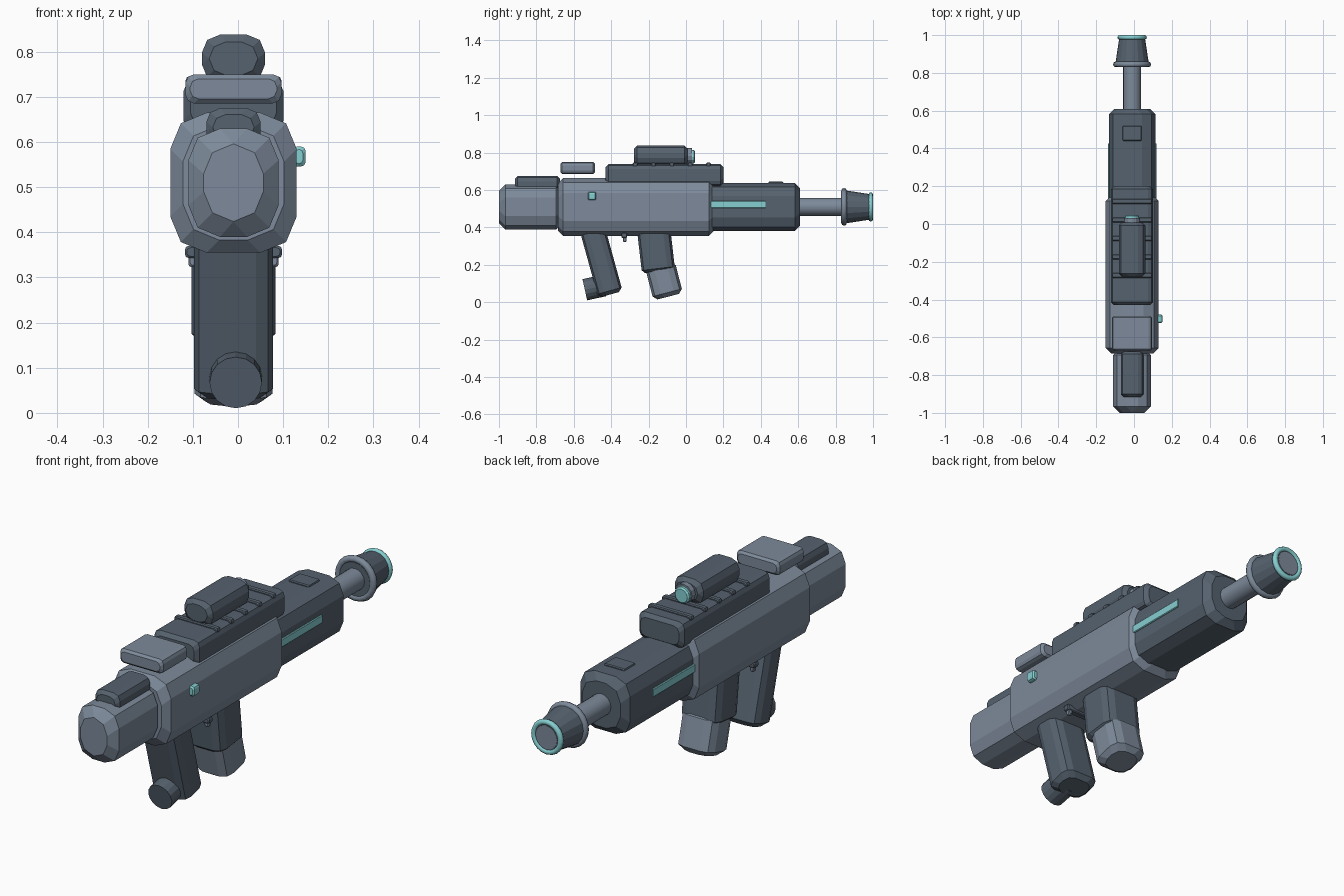
import bpy, bmesh, math
from mathutils import Vector

cube = bpy.data.objects.get("Cube")
if cube:
    bpy.data.objects.remove(cube, do_unlink=True)

CX = -0.01          # centre line of the blaster
AXIS_Z = 0.51       # height of the barrel axis


def material(name, rgb):
    m = bpy.data.materials.new(name)
    m.use_nodes = True
    color = (*rgb, 1)
    m.diffuse_color = color
    m.node_tree.nodes["Principled BSDF"].inputs["Base Color"].default_value = color
    return m


LIGHT = material("light steel", (0.205, 0.255, 0.325))
DARK = material("dark steel", (0.092, 0.122, 0.158))
TEAL = material("teal glow", (0.24, 0.62, 0.64))


def loft(name, mat, rings, smooth=False):
    """Skin a list of equal rings of points and cap both ends."""
    bm = bmesh.new()
    loops = [[bm.verts.new(p) for p in ring] for ring in rings]
    n = len(loops[0])
    for a, b in zip(loops, loops[1:]):
        for i in range(n):
            j = (i + 1) % n
            bm.faces.new((a[i], a[j], b[j], b[i]))
    bm.faces.new(loops[0])
    bm.faces.new(loops[-1])
    bmesh.ops.recalc_face_normals(bm, faces=bm.faces)
    mesh = bpy.data.meshes.new(name)
    bm.to_mesh(mesh)
    bm.free()
    mesh.materials.append(mat)
    obj = bpy.data.objects.new(name, mesh)
    bpy.context.collection.objects.link(obj)
    if smooth:
        for p in mesh.polygons:
            p.use_smooth = len(p.vertices) == 4
    return obj


def block(name, mat, start, end, width, height, r, inset=0.0, x=CX, segs=2):
    """Bar with rounded section from start to end (y, z), ends chamfered by inset."""
    a, b = Vector((x, *start)), Vector((x, *end))
    d = (b - a).normalized()
    side = Vector((1, 0, 0))
    up = side.cross(d)

    def ring(centre, shrink):
        w, h = width / 2 - shrink, height / 2 - shrink
        rad = min(r, w, h)
        pts = []
        for k, (sx, sz) in enumerate(((1, 1), (-1, 1), (-1, -1), (1, -1))):
            for s in range(segs + 1):
                t = (k + s / segs) * math.pi / 2
                u = sx * (w - rad) + rad * math.cos(t)
                v = sz * (h - rad) + rad * math.sin(t)
                pts.append(centre + side * u + up * v)
        return pts

    if inset:
        rings = [ring(a, inset), ring(a + d * inset, 0), ring(b - d * inset, 0), ring(b, inset)]
    else:
        rings = [ring(a, 0), ring(b, 0)]
    return loft(name, mat, rings)


def box(name, mat, y0, y1, z0, z1, width, r, inset=0.0, x=CX, segs=2):
    z = (z0 + z1) / 2
    return block(name, mat, (y0, z), (y1, z), width, z1 - z0, r, inset, x, segs)


def lathe(name, mat, profile, z=AXIS_Z, n=16, smooth=False):
    """Turn (y, radius) pairs about a line along y."""
    angles = [2 * math.pi * i / n for i in range(n)]
    return loft(name, mat, [[(CX + r * math.cos(t), y, z + r * math.sin(t)) for t in angles]
                            for y, r in profile], smooth)


def ring(name, mat, y, major, minor):
    bpy.ops.mesh.primitive_torus_add(location=(CX, y, AXIS_Z), rotation=(math.pi / 2, 0, 0),
                                     major_radius=major, minor_radius=minor,
                                     major_segments=20, minor_segments=8)
    obj = bpy.context.object
    obj.name = name
    obj.data.materials.append(mat)
    bpy.ops.object.shade_smooth()


# Main housings
box("receiver", LIGHT, -0.685, 0.15, 0.355, 0.665, 0.28, 0.08, 0.028)
box("stock", LIGHT, -1.0, -0.66, 0.39, 0.63, 0.2, 0.07, 0.034)
box("stock_cheek_rest", DARK, -0.915, -0.675, 0.59, 0.675, 0.12, 0.03, 0.014)
box("fore_housing", DARK, 0.1, 0.61, 0.382, 0.637, 0.245, 0.07, 0.028)
box("fore_housing_top_plate", DARK, 0.44, 0.52, 0.625, 0.645, 0.1, 0.006, 0.004)

# Barrel and muzzle
lathe("barrel", LIGHT, [(0.58, 0.048), (0.86, 0.048)], smooth=True)
lathe("muzzle_cone", DARK, [(0.835, 0.087), (0.86, 0.087), (0.985, 0.068), (0.993, 0.062)])
lathe("muzzle_face", LIGHT, [(0.98, 0.052), (0.995, 0.052)])
ring("muzzle_collar", LIGHT, 0.845, 0.086, 0.015)
ring("muzzle_glow_ring", TEAL, 0.988, 0.066, 0.012)

# Top rail with cross ribs
box("top_rail", DARK, -0.43, 0.2, 0.622, 0.738, 0.222, 0.026, 0.016)
for i in range(5):
    y = -0.272 + i * 0.098
    box(f"rail_rib_{i + 1}", DARK, y - 0.013, y + 0.013, 0.722, 0.746, 0.212, 0.009, 0.004)

# Scope
box("scope_body", DARK, -0.278, 0.008, 0.732, 0.838, 0.14, 0.04, 0.016)
lathe("scope_neck", LIGHT, [(0.0, 0.042), (0.032, 0.042)], z=0.782, n=12)
lathe("scope_lens", TEAL, [(0.028, 0.037), (0.042, 0.037), (0.048, 0.03)], z=0.778, n=12)

# Rear sight slab hovering above the receiver
box("rear_sight", LIGHT, -0.672, -0.486, 0.686, 0.75, 0.212, 0.018, 0.01)

# Side lights
box("side_button", TEAL, -0.525, -0.48, 0.546, 0.59, 0.03, 0.01, 0.006, x=0.135)
for label, s in (("left", 1), ("right", -1)):
    box(f"glow_strip_{label}", TEAL, 0.13, 0.425, 0.505, 0.542, 0.012, 0.003, x=CX + s * 0.122, segs=1)

# Rear grip with round foot
block("rear_grip", DARK, (-0.503, 0.4), (-0.404, 0.042), 0.176, 0.135, 0.038, 0.02)
block("grip_foot", DARK, (-0.541, 0.067), (-0.44, 0.089), 0.116, 0.116, 0.058, x=-0.005, segs=4)

# Forward grip
block("front_grip", DARK, (-0.174, 0.4), (-0.147, 0.165), 0.186, 0.178, 0.04, 0.016)
block("front_grip_foot", LIGHT, (-0.139, 0.2), (-0.095, 0.03), 0.172, 0.162, 0.045, 0.022)

# Trigger pin under the receiver
box("trigger_pin", DARK, -0.345, -0.315, 0.343, 0.37, 0.215, 0.008, 0.004)
for s in (1, -1):
    box("trigger_knob_" + ("left" if s > 0 else "right"), LIGHT, -0.338, -0.318,
        0.323, 0.352, 0.02, 0.007, 0.004, x=CX + s * 0.09)
